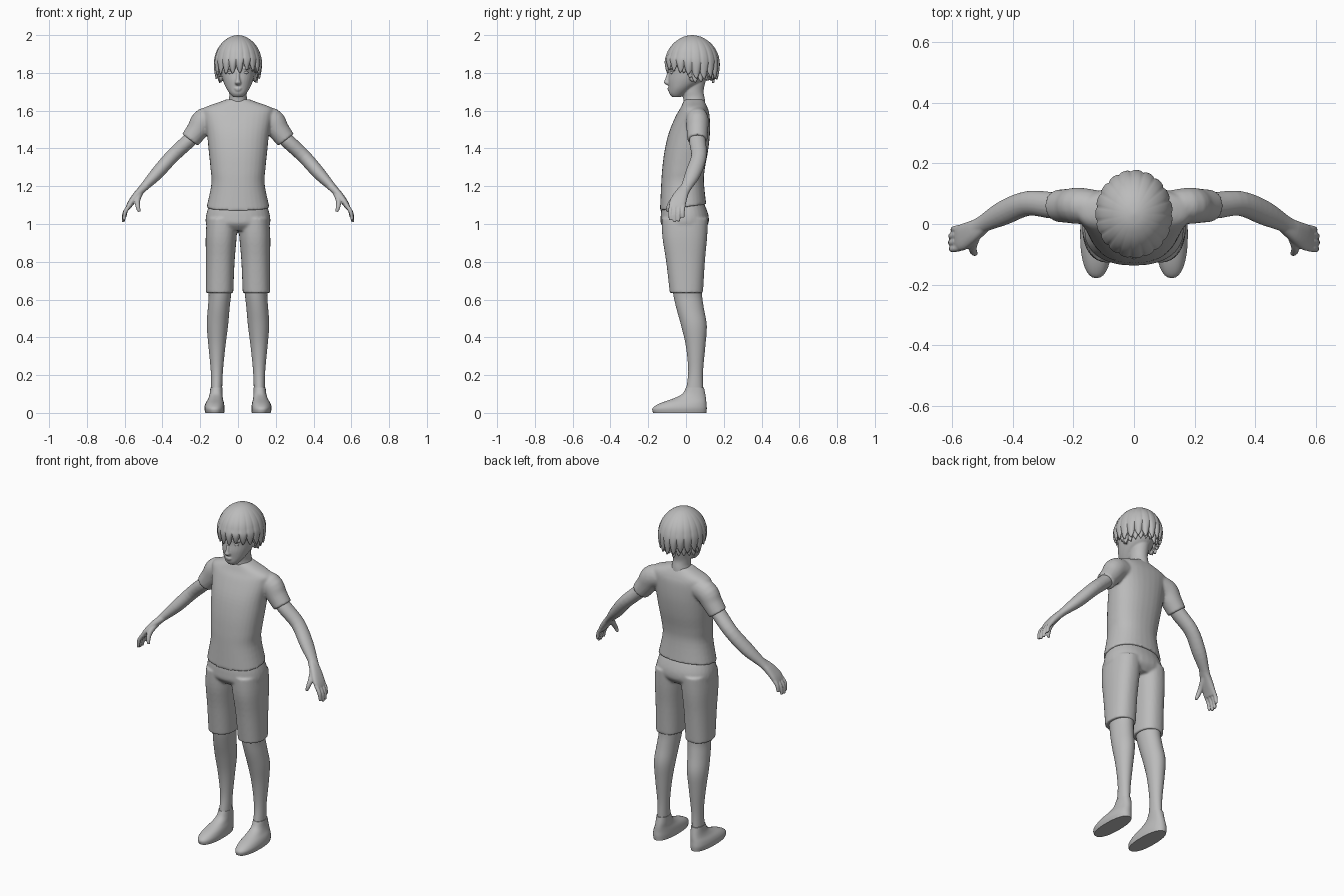
import bpy, bmesh, math, random
from mathutils import Vector

random.seed(4)
cube = bpy.data.objects.get("Cube")
if cube:
    bpy.data.objects.remove(cube, do_unlink=True)

grey = bpy.data.materials.new("plain grey")
grey.use_nodes = True
colour = (0.5, 0.5, 0.5, 1)
grey.diffuse_color = colour
grey.node_tree.nodes["Principled BSDF"].inputs["Base Color"].default_value = colour


def spline(rows, steps=4):
    """Smoothly interpolate rows of numbers."""
    out = []
    last = len(rows) - 1
    for i in range(last):
        a, b, c, d = rows[max(i - 1, 0)], rows[i], rows[i + 1], rows[min(i + 2, last)]
        for s in range(steps):
            t = s / steps
            out.append([q + t * (r - p) / 2 + t * t * (2 * p - 5 * q + 4 * r - w) / 2
                        + t ** 3 * (3 * q - p - 3 * r + w) / 2
                        for p, q, r, w in zip(a, b, c, d)])
    out.append(list(rows[-1]))
    return out


def loft(bm, rings, close=True):
    """Skin a list of point rings and cap the ends."""
    verts = [[bm.verts.new(p) for p in ring] for ring in rings]
    n = len(verts[0])
    for low, high in zip(verts, verts[1:]):
        for j in range(n):
            k = (j + 1) % n
            bm.faces.new((low[j], low[k], high[k], high[j]))
    bm.faces.new(verts[0])
    if close:
        bm.faces.new(verts[-1])


def outline(power, count=32):
    """Points of a rounded-square outline of unit radius."""
    pts = []
    for j in range(count):
        a = math.tau * j / count
        c, s = math.cos(a), math.sin(a)
        pts.append((math.copysign(abs(c) ** (2 / power), c),
                    math.copysign(abs(s) ** (2 / power), s)))
    return pts


def stack(bm, rows, power=2.3, tilt=0, side=1):
    """Loft level sections: height, inner x, outer x, front y, back y."""
    rows = spline(rows)
    rings = []
    for i, (z, x0, x1, yf, yb) in enumerate(rows):
        lift = tilt * (i / (len(rows) - 1)) ** 3
        rings.append([Vector((side * ((x0 + x1) / 2 + c * (x1 - x0) / 2),
                              (yf + yb) / 2 + s * (yb - yf) / 2,
                              z + lift * (s + 1) / 2)) for c, s in outline(power)])
    loft(bm, rings)


def limb(bm, rows, side=1, power=2):
    """Loft sections along a path: centre, radius along y, radius across."""
    rows = spline(rows)
    centres = [Vector(r[:3]) for r in rows]
    rings = []
    for i, r in enumerate(rows):
        d = (centres[min(i + 1, len(rows) - 1)] - centres[max(i - 1, 0)]).normalized()
        u = Vector((0, 1, 0))
        u = (u - d * u.dot(d)).normalized()
        v = d.cross(u)
        ring = [centres[i] + u * (c * r[3]) + v * (s * r[4]) for c, s in outline(power, 20)]
        rings.append([Vector((side * p.x, p.y, p.z)) for p in ring])
    loft(bm, rings)


def ball(bm, centre, size):
    new = bmesh.ops.create_uvsphere(bm, u_segments=16, v_segments=10, radius=1)["verts"]
    for v in new:
        v.co = Vector(centre) + Vector([a * b for a, b in zip(v.co, size)])


def finish(name, bm, voxel=0, mirror=False, relax=5, angle=40):
    bmesh.ops.recalc_face_normals(bm, faces=bm.faces)
    mesh = bpy.data.meshes.new(name)
    bm.to_mesh(mesh)
    bm.free()
    mesh.materials.append(grey)
    obj = bpy.data.objects.new(name, mesh)
    bpy.context.collection.objects.link(obj)
    bpy.ops.object.select_all(action="DESELECT")
    obj.select_set(True)
    bpy.context.view_layer.objects.active = obj
    bpy.ops.object.shade_smooth_by_angle(angle=math.radians(angle))
    if voxel:
        mod = obj.modifiers.new("blend", "REMESH")
        mod.mode = "VOXEL"
        mod.voxel_size = voxel
        mod.use_smooth_shade = True
        mod = obj.modifiers.new("relax", "SMOOTH")
        mod.iterations = relax
    if mirror:
        obj.modifiers.new("mirror", "MIRROR")
    return obj


# Shirt: torso with two short sleeves
bm = bmesh.new()
torso = [(1.66, .06, -.005, .09), (1.645, .10, -.015, .10), (1.613, .18, -.03, .115),
         (1.57, .18, -.055, .125), (1.48, .165, -.092, .127), (1.38, .155, -.115, .117),
         (1.28, .145, -.127, .10), (1.2, .141, -.132, .095), (1.07, .167, -.138, .107)]
stack(bm, [(z, -w, w, f, b) for z, w, f, b in torso], tilt=.035)
for side in (1, -1):
    limb(bm, [(.09, .055, 1.565, .05, .055), (.175, .06, 1.55, .06, .066),
              (.215, .06, 1.497, .057, .058), (.254, .06, 1.445, .053, .052)], side)
finish("shirt", bm, .007)

# Shorts: hips and two legs
bm = bmesh.new()
hips = [(1.12, .145, -.12, .09), (1.08, .16, -.13, .108), (1.04, .17, -.134, .12),
        (1.0, .17, -.132, .118), (.965, .15, -.10, .09)]
stack(bm, [(z, -w, w, f, b) for z, w, f, b in hips])
for side in (1, -1):
    stack(bm, [(1.03, .0, .165, -.128, .116), (.93, .007, .171, -.125, .112),
               (.80, .018, .17, -.105, .10), (.635, .025, .17, -.086, .09)], side=side)
finish("shorts", bm, .007)

# Lower legs
bm = bmesh.new()
stack(bm, [(.68, .03, .16, -.075, .085), (.62, .037, .155, -.066, .085),
           (.55, .045, .16, -.05, .095), (.46, .053, .165, -.025, .11),
           (.35, .067, .156, 0, .102), (.22, .08, .144, .012, .09),
           (.12, .084, .143, 0, .09), (.05, .085, .143, -.01, .09)], power=2)
finish("lower_legs", bm, mirror=True)

# Shoes
bm = bmesh.new()
stack(bm, [(0, .073, .173, -.174, .108), (.025, .071, .178, -.177, .11),
           (.05, .074, .172, -.14, .108), (.075, .08, .158, -.07, .106),
           (.10, .082, .15, -.02, .102), (.135, .083, .146, .0, .095)])
finish("shoes", bm, mirror=True)

# Arms with hands
bm = bmesh.new()
limb(bm, [(.21, .06, 1.495, .04, .04), (.265, .061, 1.437, .044, .039),
          (.35, .068, 1.357, .041, .037), (.43, .037, 1.267, .041, .034),
          (.50, 0, 1.193, .029, .022), (.53, -.02, 1.16, .032, .02)])
limb(bm, [(.49, .002, 1.20, .025, .02), (.53, -.023, 1.16, .036, .02),
          (.565, -.043, 1.115, .044, .017), (.583, -.047, 1.085, .04, .013)], power=2.5)
for i, length in enumerate((.9, 1, .97, .75)):
    y = -.078 + .022 * i
    limb(bm, [(.57, y, 1.105, .011, .011),
              (.57 + .03 * length, y - .005, 1.105 - .045 * length, .011, .011),
              (.57 + .038 * length, y - .005, 1.105 - .095 * length, .008, .008)])
limb(bm, [(.515, -.02, 1.17, .02, .016), (.532, -.07, 1.125, .015, .014),
          (.53, -.092, 1.09, .012, .012), (.522, -.098, 1.065, .008, .008)])
finish("arms", bm, .0045, mirror=True, relax=3)

# Head, neck, nose, lips, brow and ears
bm = bmesh.new()
skull = [(1.672, .026, -.074, -.03), (1.69, .043, -.088, .0), (1.72, .063, -.091, .04),
         (1.76, .08, -.094, .10), (1.80, .09, -.09, .13), (1.85, .097, -.088, .145),
         (1.92, .085, -.07, .12), (1.96, .05, -.03, .08)]
stack(bm, [(z, -w, w, f, b) for z, w, f, b in skull], power=2.1)
neck = [(1.78, .055, -.02, .11), (1.74, .05, -.02, .10), (1.70, .047, -.02, .093),
        (1.66, .049, -.014, .1), (1.60, .075, -.01, .105)]
stack(bm, [(z, -w, w, f, b) for z, w, f, b in neck], power=2)
stack(bm, [(1.735, -.012, .012, -.10, -.07), (1.748, -.017, .017, -.117, -.07),
           (1.765, -.011, .011, -.112, -.07), (1.81, -.008, .008, -.096, -.07)])
ball(bm, (0, -.088, 1.718), (.021, .011, .005))
ball(bm, (0, -.086, 1.709), (.018, .011, .006))
for side in (1, -1):
    ball(bm, (side * .038, -.074, 1.825), (.028, .015, .007))
    ball(bm, (side * .09, .035, 1.785), (.013, .02, .032))
finish("head", bm, .0045, relax=2)

# Eyes
bm = bmesh.new()
for side in (1, -1):
    ball(bm, (side * .038, -.073, 1.802), (.017, .011, .008))
finish("eyes", bm)


# Hair: domes of pointed locks, one outer and one at the nape
def hair(name, size, front, back, locks, depth):
    bm = bmesh.new()
    profile = spline([(2.0, .03), (1.992, .3), (1.967, .6), (1.93, .83), (1.89, .955),
                      (1.85, 1), (1.81, .98), (1.77, .92)], 3)
    tips = [random.uniform(-.012, .012) for _ in range(locks)]
    per = 8
    rings = []
    for z, reach in profile:
        ring = []
        for j in range(locks * per):
            a = math.tau * j / (locks * per)
            phase = abs((j % per) / per * 2 - 1)
            ahead = max(0, -math.sin(a)) ** .7
            base = back + (front - back) * ahead + tips[j // per]
            bottom = base + depth * phase ** 1.5
            fall = max(0, 1.89 - z) / .12
            height = z if z > 1.89 else 1.89 - fall * (1.89 - bottom)
            r = size * reach * (1 - .045 * phase ** 3 * min(1, (2 - z) * 6))
            ring.append(Vector((.128 * r * math.cos(a), .033 + .146 * r * math.sin(a),
                                2 - (2 - height) * (size if z > 1.89 else 1)
                                - (1 - size) * (.1 if z > 1.89 else 0))))
        rings.append(ring)
    loft(bm, rings, close=False)
    obj = finish(name, bm, angle=50)
    mod = obj.modifiers.new("thickness", "SOLIDIFY")
    mod.thickness = .012
    mod.offset = -1


hair("hair", 1, 1.805, 1.775, 19, .04)
hair("nape_hair", .88, 1.84, 1.755, 23, .025)
